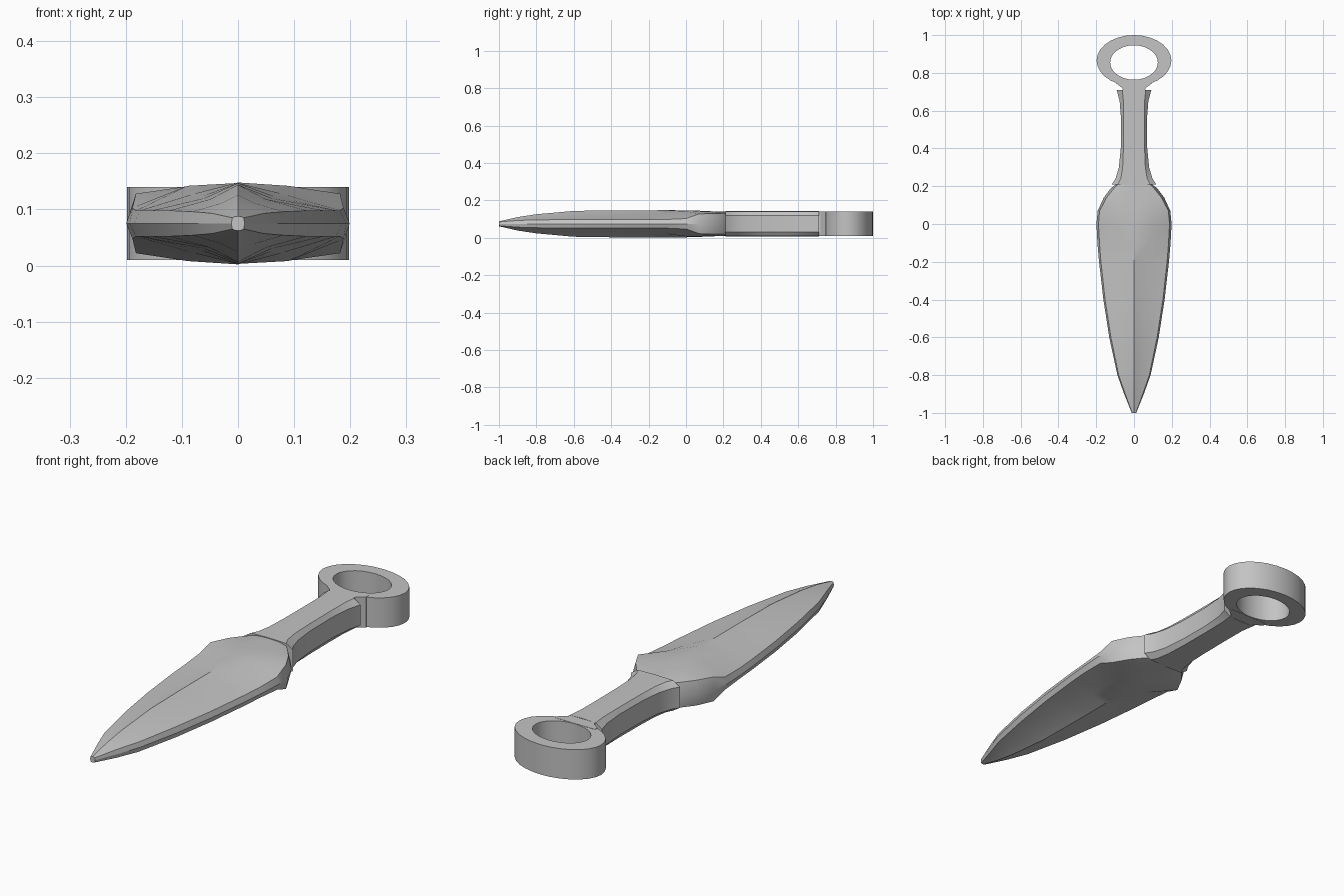
import bpy, bmesh, math

if "Cube" in bpy.data.objects:
    bpy.data.objects.remove(bpy.data.objects["Cube"])

MID = 0.075  # height of the centre plane

steel = bpy.data.materials.new("grey_steel")
steel.diffuse_color = (0.55, 0.55, 0.55, 1)
steel.use_nodes = True
steel.node_tree.nodes["Principled BSDF"].inputs["Base Color"].default_value = steel.diffuse_color


def finish(name, bm, angle):
    bmesh.ops.recalc_face_normals(bm, faces=bm.faces)
    mesh = bpy.data.meshes.new(name)
    bm.to_mesh(mesh)
    bm.free()
    mesh.materials.append(steel)
    obj = bpy.data.objects.new(name, mesh)
    bpy.context.collection.objects.link(obj)
    bpy.ops.object.select_all(action='DESELECT')
    obj.select_set(True)
    bpy.context.view_layer.objects.active = obj
    bpy.ops.object.shade_smooth_by_angle(angle=math.radians(angle))
    return obj


def full_section(quarter):
    """Mirror a quarter outline, from (0, top) to (side, 0), all the way round."""
    right = quarter + [(x, -z) for x, z in reversed(quarter) if z > 0]
    return right + [(-x, z) for x, z in reversed(right) if x > 0]


def loft(name, sections, angle):
    bm = bmesh.new()
    rings = [[bm.verts.new((x, y, MID + z)) for x, z in full_section(q)]
             for y, q in sections]
    for a, b in zip(rings, rings[1:]):
        n = len(a)
        for i in range(n):
            j = (i + 1) % n
            bm.faces.new((a[i], a[j], b[j], b[i]))
    bm.faces.new(rings[0])
    bm.faces.new(rings[-1])
    return finish(name, bm, angle)


# Blade: y, edge half width, spine height, hollow (x, z), bevel (x, z)
blade = [
    (-1.00, .012, .013, .006, .012, .010, .010),
    (-0.90, .052, .036, .020, .026, .046, .018),
    (-0.80, .088, .051, .030, .036, .081, .021),
    (-0.60, .131, .069, .050, .043, .122, .023),
    (-0.40, .162, .072, .060, .045, .153, .023),
    (-0.20, .185, .072, .065, .048, .175, .023),
    (-0.11, .193, .073, .078, .053, .182, .023),
    (0.00, .199, .072, .090, .067, .188, .028),
    (0.07, .192, .070, .085, .067, .182, .053),
    (0.14, .160, .067, .080, .064, .145, .055),
    (0.19, .122, .065, .060, .064, .105, .055),
    (0.21, .095, .065, .050, .063, .085, .055),
]
loft("blade", [(y, [(0, s), (hx, hz), (bx, bz), (w, 0)])
               for y, w, s, hx, hz, bx, bz in blade], 28)

# Handle: chamfered grip flaring at both ends (y, flat half width, side half width)
grip = [(.21, .085, .118), (.24, .070, .098), (.30, .060, .080),
        (.40, .056, .070), (.55, .055, .068), (.65, .056, .076), (.71, .062, .092)]
loft("handle", [(y, [(0, .068), (f, .066), (s, .045), (s, 0)])
                for y, f, s in grip], 30)

# Neck: short block joining the grip to the ring
loft("neck", [(y, [(0, .066), (w, .066), (w, 0)])
              for y, w in ((.69, .052), (.72, .062), (.745, .095), (.762, .095))], 30)

# Pommel ring: oval band with an oval hole
bm = bmesh.new()
N = 28
loops = []
for rx, ry, cy, z in ((.198, .135, .865, .065), (.126, .091, .855, .065),
                      (.126, .091, .855, -.065), (.198, .135, .865, -.065)):
    loops.append([bm.verts.new((rx * math.cos(2 * math.pi * i / N),
                                cy + ry * math.sin(2 * math.pi * i / N), MID + z))
                  for i in range(N)])
for k in range(4):
    a, b = loops[k], loops[(k + 1) % 4]
    for i in range(N):
        j = (i + 1) % N
        bm.faces.new((a[i], a[j], b[j], b[i]))
finish("pommel_ring", bm, 30)
